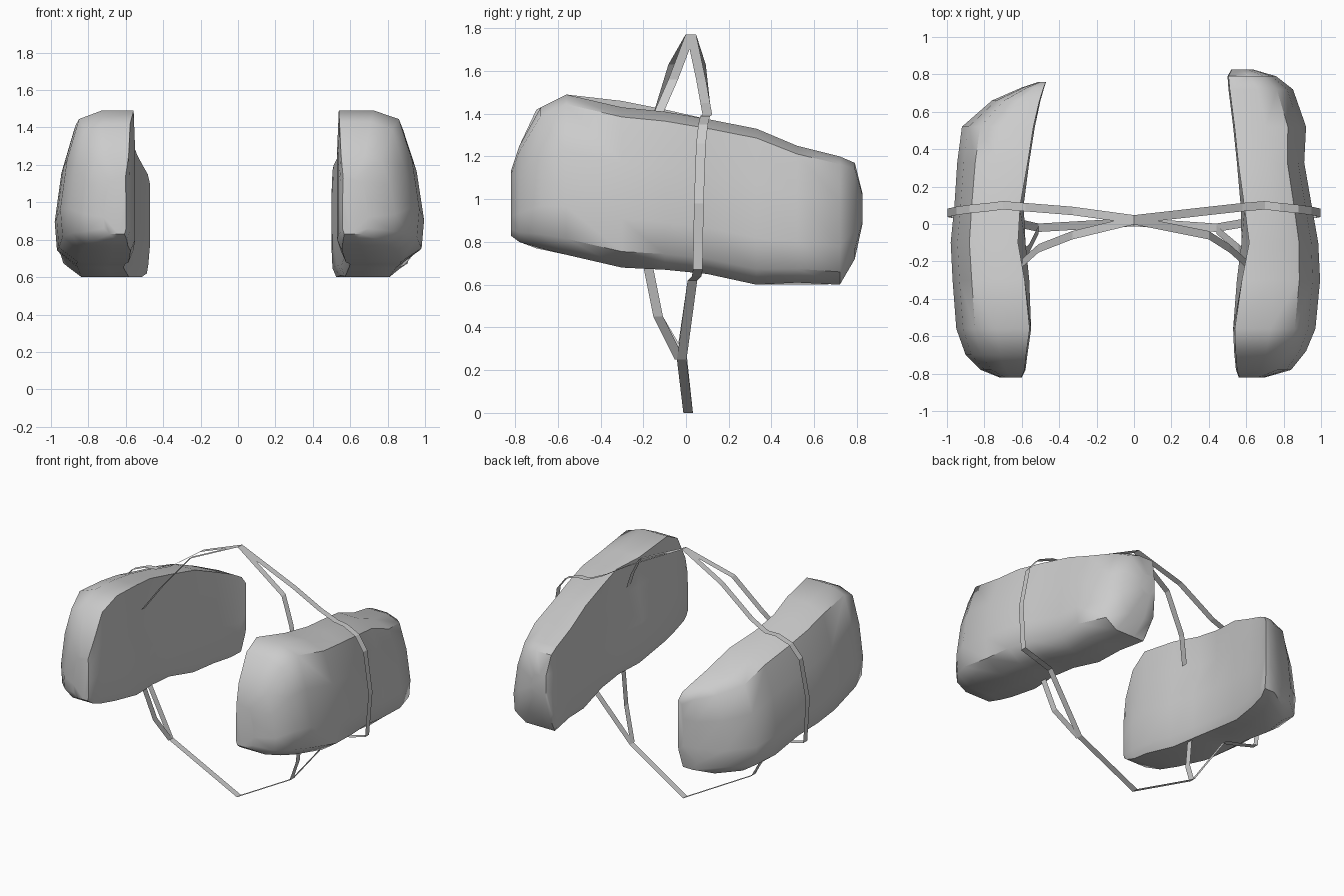
import bpy, bmesh, math
from mathutils import Vector

if "Cube" in bpy.data.objects:
    bpy.data.objects.remove(bpy.data.objects["Cube"])

grey = bpy.data.materials.new("light_grey")
grey.diffuse_color = (0.6, 0.6, 0.6, 1)
grey.use_nodes = True
grey.node_tree.nodes["Principled BSDF"].inputs["Base Color"].default_value = grey.diffuse_color


def make_object(name, bm, smooth):
    bmesh.ops.recalc_face_normals(bm, faces=bm.faces)
    me = bpy.data.meshes.new(name)
    bm.to_mesh(me)
    bm.free()
    me.materials.append(grey)
    ob = bpy.data.objects.new(name, me)
    bpy.context.collection.objects.link(ob)
    if smooth:
        bpy.ops.object.select_all(action='DESELECT')
        ob.select_set(True)
        bpy.context.view_layer.objects.active = ob
        bpy.ops.object.shade_smooth_by_angle(angle=math.radians(50))


# Bag cross-section: (across from inner to outer side, height), both 0..1
PROFILE = [(0, .08), (0, .4), (0, .72), (.02, 1), (.45, 1), (.75, .94),
           (.91, .65), (1, .3), (.97, .1), (.72, 0), (.3, 0), (.06, 0)]


def bag(name, side, sections):
    """Loft the profile; each section is y, inner x, outer x, bottom, top, hollow."""
    bm = bmesh.new()
    rings = []
    for y, xi, xo, zb, zt, hollow in sections:
        ring = []
        for i, (u, w) in enumerate(PROFILE):
            u += hollow * {2: 1, 3: .5}.get(i, 0)   # hollow for the inner strap
            ring.append(bm.verts.new((side * (xi + u * (xo - xi)), y, zb + w * (zt - zb))))
        rings.append(ring)
    n = len(PROFILE)
    for a, b in zip(rings, rings[1:]):
        for i in range(n):
            j = (i + 1) % n
            bm.faces.new((a[i], a[j], b[j], b[i]))
    bm.faces.new(rings[0])
    bm.faces.new(rings[-1])
    make_object(name, bm, True)


bag("right_bag", 1, [
    (-.82, .56, .70, .83, 1.13, 0), (-.78, .545, .84, .80, 1.25, 0),
    (-.68, .535, .92, .77, 1.43, 0), (-.56, .53, .97, .74, 1.49, 0),
    (-.30, .55, .995, .68, 1.43, .08), (-.10, .575, .985, .67, 1.41, .16),
    (.10, .57, .95, .65, 1.375, .06), (.33, .55, .91, .60, 1.33, 0),
    (.52, .53, .92, .61, 1.25, 0), (.72, .505, .85, .60, 1.20, 0),
    (.79, .50, .76, .72, 1.17, 0), (.825, .52, .64, .88, 1.03, 0)])
bag("left_bag", -1, [
    (-.82, .60, .72, .83, 1.13, 0), (-.78, .58, .82, .80, 1.25, 0),
    (-.70, .57, .90, .77, 1.42, 0), (-.56, .55, .95, .74, 1.49, 0),
    (-.30, .56, .97, .68, 1.46, .08), (-.10, .58, .98, .67, 1.42, .16),
    (.10, .59, .96, .65, 1.375, .06), (.33, .56, .945, .60, 1.33, 0),
    (.52, .53, .92, .60, 1.25, 0), (.66, .50, .76, .60, 1.19, 0),
    (.73, .48, .60, .62, 1.15, 0), (.76, .47, .51, .75, 1.10, 0)])


def strap(name, side, points, width=.045):
    """Flat ribbon along the points, as wide as given in y."""
    bm = bmesh.new()
    edge = Vector((0, width / 2, 0))
    pairs = []
    for x, y, z in points:
        p = Vector((side * x, y, z))
        pairs.append((bm.verts.new(p - edge), bm.verts.new(p + edge)))
    for (a, b), (c, d) in zip(pairs, pairs[1:]):
        bm.faces.new((a, b, d, c))
    make_object(name, bm, False)


# Straps: an outer loop around each bag, plus short inner ties above and below
for side, label, top, low in ((1, "right", (.40, 1.56), (.44, .25)),
                              (-1, "left", (.33, 1.63), (.51, .28))):
    strap(label + "_outer_strap", side, [
        (0, .025, 1.77), (top[0], .07, top[1]), (.58, .09, 1.45), (.70, .10, 1.395),
        (.78, .09, 1.39), (.88, .08, 1.35), (.95, .07, 1.26), (.998, .06, .98),
        (.975, .055, .67), (.86, .05, .64), (.73, .03, .62),
        (low[0], -.02, low[1]), (0, .01, 0)])
    strap(label + "_upper_inner_strap", side, [
        (0, .02, 1.77), (top[0], -.06, top[1]), (.51, -.13, 1.40), (.60, -.21, 1.25)])
    strap(label + "_lower_inner_strap", side, [
        (low[0], -.03, low[1]), (.56, -.13, .45), (.62, -.18, .70)])
